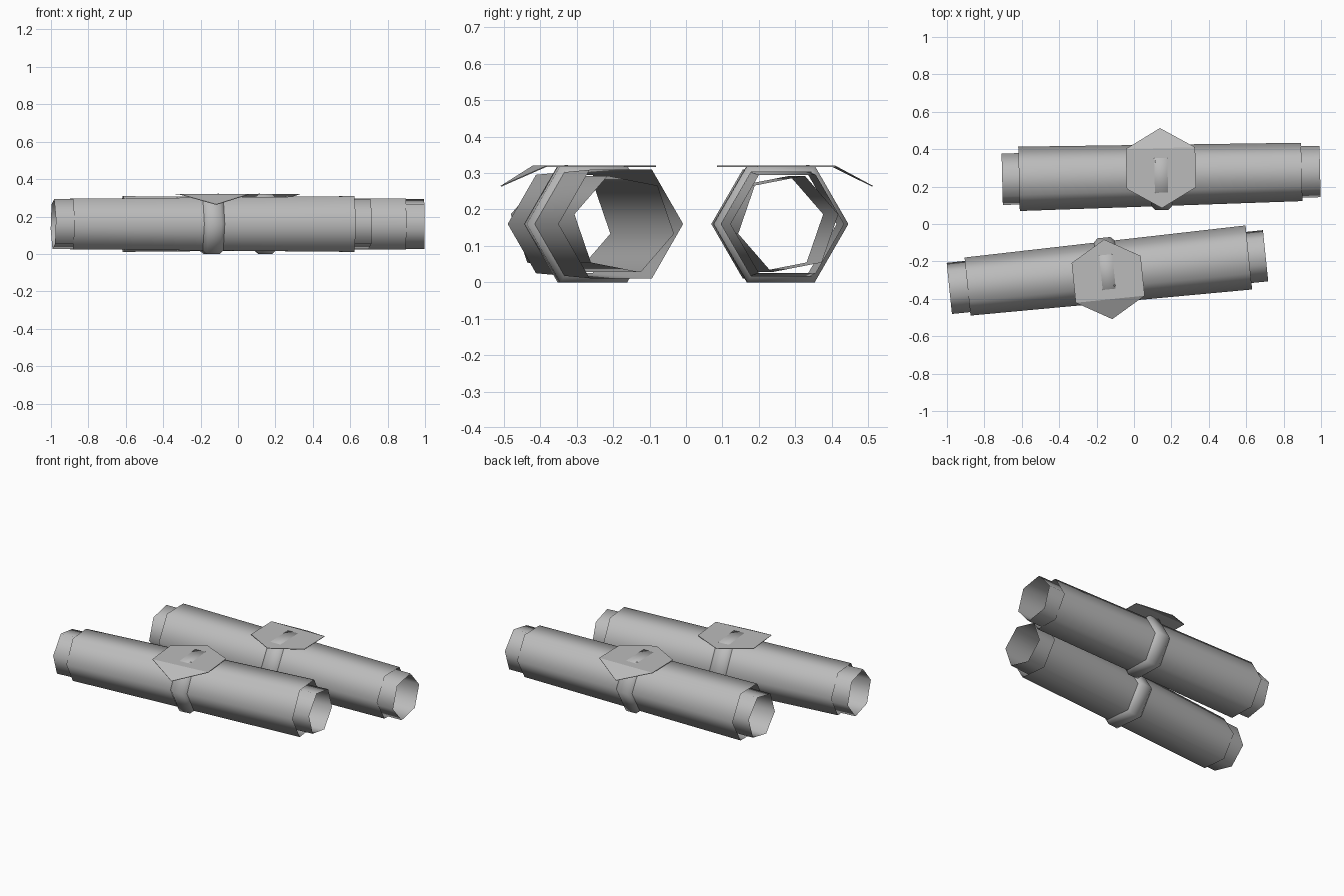
import bpy, bmesh
from math import cos, sin, pi, radians
from mathutils import Matrix, Vector

if "Cube" in bpy.data.objects:
    bpy.data.objects.remove(bpy.data.objects["Cube"], do_unlink=True)

grey = bpy.data.materials.new("grey_metal")
grey.use_nodes = True
colour = (0.5, 0.5, 0.5, 1)
grey.diffuse_color = colour
grey.node_tree.nodes["Principled BSDF"].inputs["Base Color"].default_value = colour

AXIS = 0.16   # height of the tube axis


def add_object(name, bm, place, smooth):
    mesh = bpy.data.meshes.new(name)
    bm.to_mesh(mesh)
    bm.free()
    mesh.materials.append(grey)
    for p in mesh.polygons:
        p.use_smooth = smooth
    ob = bpy.data.objects.new(name, mesh)
    ob.matrix_world = place
    bpy.context.collection.objects.link(ob)
    return ob


def hex_tube(name, profile, turn, place):
    """Open six-sided tube along x from (x, radius) pairs."""
    bm = bmesh.new()
    rings = []
    for x, r in profile:
        angles = [radians(turn) + k * pi / 3 for k in range(6)]
        rings.append([bm.verts.new((x, r * cos(a), AXIS + r * sin(a))) for a in angles])
    for a, b in zip(rings, rings[1:]):
        for k in range(6):
            n = (k + 1) % 6
            bm.faces.new((a[k], a[n], b[n], b[k]))
    bmesh.ops.recalc_face_normals(bm, faces=bm.faces[:])
    return add_object(name, bm, place, True)


def top_plate(name, place):
    """Thin hexagon, outer corner folded down."""
    bm = bmesh.new()
    vs = []
    for k in range(6):
        a = -pi / 2 + k * pi / 3
        z = 0.265 if k == 0 else 0.32
        vs.append(bm.verts.new((0.214 * cos(a), -0.039 + 0.214 * sin(a), z)))
    bm.faces.new(vs[1:])
    bm.faces.new((vs[5], vs[0], vs[1]))
    ob = add_object(name, bm, place, False)
    thick = ob.modifiers.new("thickness", "SOLIDIFY")
    thick.thickness = 0.003
    thick.offset = -1


def stud(name, place):
    """Tiny stud on the plate."""
    bm = bmesh.new()
    bmesh.ops.create_cone(bm, cap_ends=True, segments=6, radius1=0.007, radius2=0.004,
                          depth=0.004, matrix=Matrix.Translation((0.03, -0.075, 0.32)))
    add_object(name, bm, place, False)


def cuff(side, x, y, degrees):
    place = Matrix.Translation(Vector((x, y, 0))) @ Matrix.Rotation(radians(degrees), 4, "Z")
    # inner lining shows as a sleeve at both ends
    hex_tube(side + "_inner_sleeve", [(-0.85, 0.14), (0.85, 0.14)], -11, place)
    hex_tube(side + "_outer_tube", [(-0.752, 0.156), (0.76, 0.172)], 0, place)
    hex_tube(side + "_middle_band",
             [(-0.055, 0.165), (-0.035, 0.185), (0.035, 0.185), (0.055, 0.165)], 0, place)
    top_plate(side + "_top_plate", place)
    stud(side + "_plate_stud", place)


cuff("front", -0.142, -0.257, 5.9)
cuff("back", 0.145, 0.26, 181.4)
